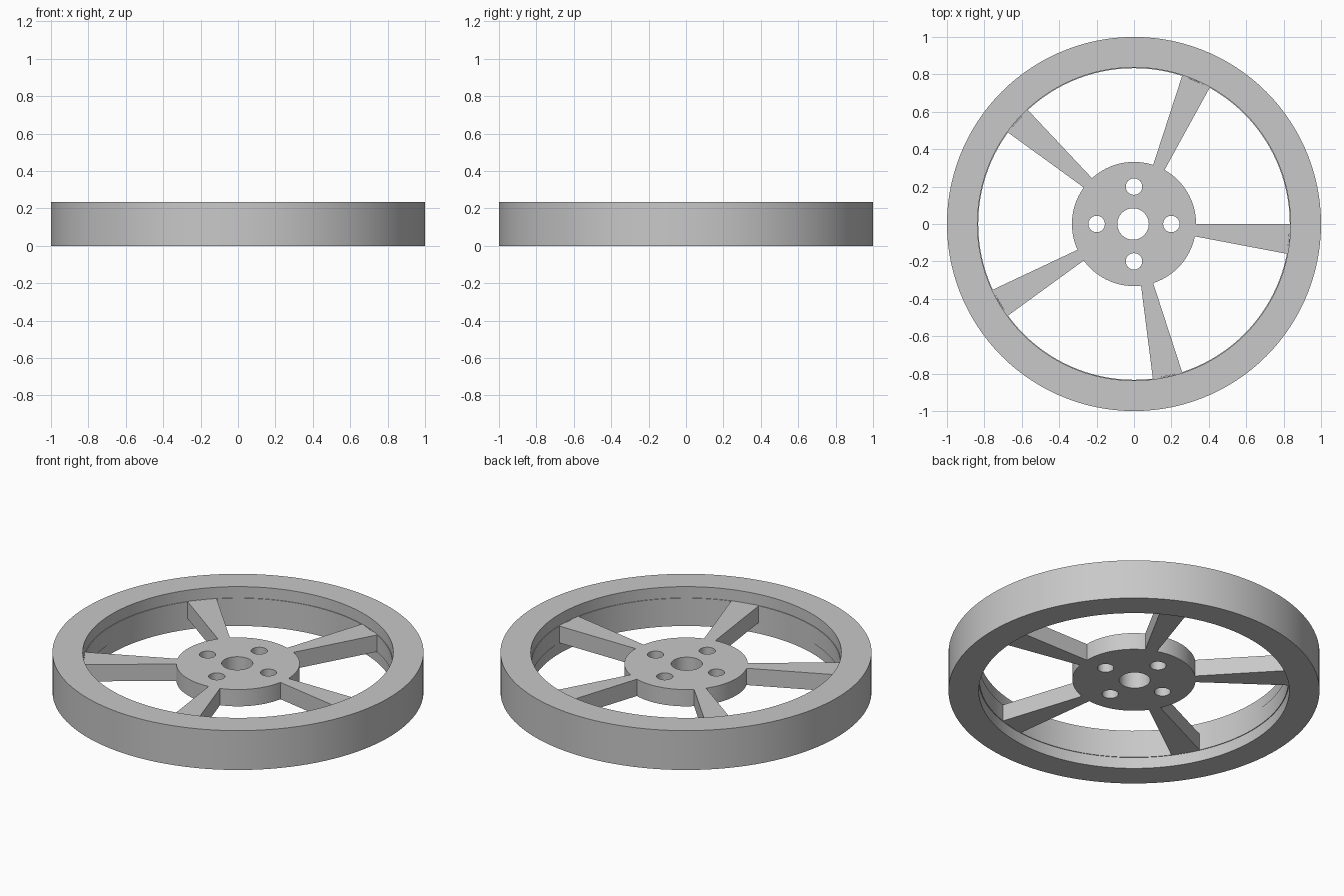
import bpy
import bmesh
import math
from mathutils import Matrix

cube = bpy.data.objects.get("Cube")
if cube:
    bpy.data.objects.remove(cube, do_unlink=True)

HEIGHT = 0.234
LOW, HIGH = 0.067, 0.167       # hub and spoke levels
MID = (LOW + HIGH) / 2
HUB_R, BORE_R, BOLT_R, BOLT_RING = 0.332, 0.084, 0.044, 0.2
RIM_R, BAND_R = 0.837, 0.833
SPOKES = 5

grey = bpy.data.materials.new("light grey")
grey.use_nodes = True
colour = (0.58, 0.58, 0.58, 1)
grey.diffuse_color = colour
grey.node_tree.nodes["Principled BSDF"].inputs["Base Color"].default_value = colour


def make_object(name, bm, smooth=True):
    bmesh.ops.recalc_face_normals(bm, faces=bm.faces)
    mesh = bpy.data.meshes.new(name)
    bm.to_mesh(mesh)
    bm.free()
    mesh.materials.append(grey)
    obj = bpy.data.objects.new(name, mesh)
    bpy.context.collection.objects.link(obj)
    if smooth:
        shade(obj)
    return obj


def shade(obj):
    bpy.ops.object.select_all(action='DESELECT')
    obj.select_set(True)
    bpy.context.view_layer.objects.active = obj
    bpy.ops.object.shade_smooth_by_angle(angle=math.radians(30))


def add_cylinder(bm, radius, depth, x=0, y=0, segments=48):
    bmesh.ops.create_cone(bm, cap_ends=True, segments=segments, radius1=radius,
                          radius2=radius, depth=depth,
                          matrix=Matrix.Translation((x, y, MID)))


# Rim: lathed section with a slim raised band where the spokes meet it
bm = bmesh.new()
section = [(1, 0), (1, HEIGHT), (RIM_R, HEIGHT), (RIM_R, HIGH),
           (BAND_R, HIGH), (BAND_R, LOW), (RIM_R, LOW), (RIM_R, 0)]
verts = [bm.verts.new((r, 0, z)) for r, z in section]
edges = [bm.edges.new((verts[i - 1], verts[i])) for i in range(len(verts))]
bmesh.ops.spin(bm, geom=verts + edges, cent=(0, 0, 0), axis=(0, 0, 1),
               angle=math.tau, steps=120)
bmesh.ops.remove_doubles(bm, verts=bm.verts, dist=0.0005)
make_object("rim", bm)

# Hub: disc with a centre bore and four bolt holes
bm = bmesh.new()
add_cylinder(bm, HUB_R, HIGH - LOW, segments=96)
hub = make_object("hub", bm, smooth=False)

bm = bmesh.new()
add_cylinder(bm, BORE_R, 0.3, x=-0.005)
for i in range(4):
    a = i * math.tau / 4
    add_cylinder(bm, BOLT_R, 0.3, BOLT_RING * math.cos(a), BOLT_RING * math.sin(a))
cutter = make_object("hole_cutter", bm, smooth=False)
cutter.hide_render = True

holes = hub.modifiers.new("holes", 'BOOLEAN')
holes.operation = 'DIFFERENCE'
holes.solver = 'EXACT'
holes.object = cutter
bpy.context.view_layer.objects.active = hub
bpy.ops.object.modifier_apply(modifier=holes.name)
bpy.data.objects.remove(cutter, do_unlink=True)
shade(hub)

# Spokes: wedges with one radial edge, widening toward the rim
outline = [(0.325, 0), (0.835, 0), (0.82, -0.16), (0.32, -0.065)]
for i in range(SPOKES):
    bm = bmesh.new()
    base = bm.faces.new([bm.verts.new((x, y, LOW)) for x, y in outline])
    top = bmesh.ops.extrude_face_region(bm, geom=[base])["geom"]
    bmesh.ops.translate(bm, vec=(0, 0, HIGH - LOW),
                        verts=[g for g in top if isinstance(g, bmesh.types.BMVert)])
    bmesh.ops.rotate(bm, verts=bm.verts, cent=(0, 0, 0),
                     matrix=Matrix.Rotation(i * math.tau / SPOKES, 3, 'Z'))
    make_object(f"spoke_{i + 1}", bm, smooth=False)
